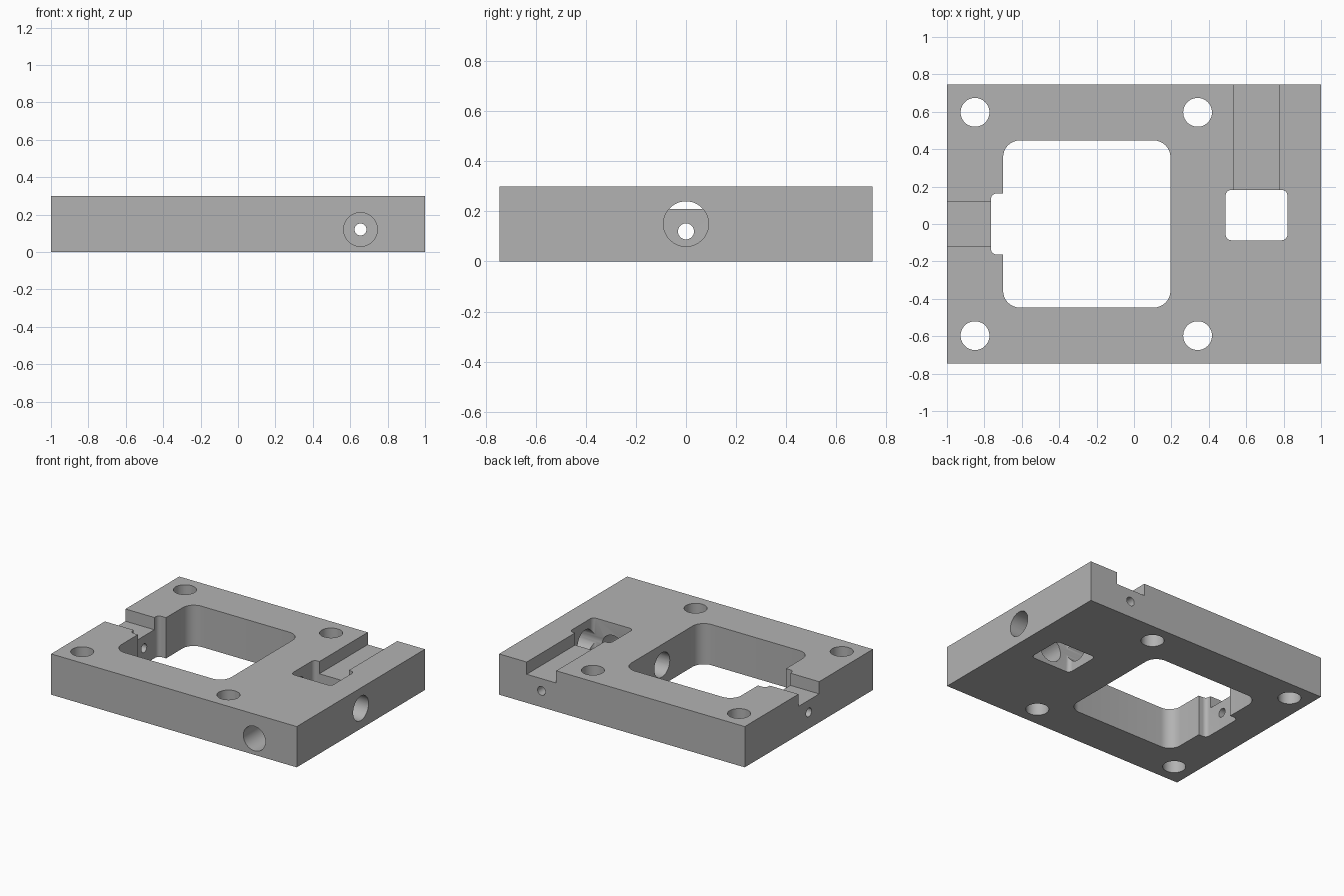
import bpy, bmesh, math
from mathutils import Matrix

if "Cube" in bpy.data.objects:
    bpy.data.objects.remove(bpy.data.objects["Cube"])

W, D, H = 2.0, 1.49, 0.30      # plate size
FLOOR = 0.21                   # floor height of the two open channels

grey = bpy.data.materials.new("plain grey")
grey.use_nodes = True
grey.diffuse_color = (0.45, 0.45, 0.45, 1)
grey.node_tree.nodes["Principled BSDF"].inputs["Base Color"].default_value = (0.45, 0.45, 0.45, 1)


def make_object(name, bm):
    bmesh.ops.recalc_face_normals(bm, faces=bm.faces)
    mesh = bpy.data.meshes.new(name)
    bm.to_mesh(mesh)
    bm.free()
    mesh.materials.append(grey)
    obj = bpy.data.objects.new(name, mesh)
    bpy.context.collection.objects.link(obj)
    return obj


def block(name, x0, x1, y0, y1, z0, z1, radius=0.0):
    """Box with optionally rounded vertical edges."""
    bm = bmesh.new()
    bmesh.ops.create_cube(bm, size=1)
    for v in bm.verts:
        v.co.x = x1 if v.co.x > 0 else x0
        v.co.y = y1 if v.co.y > 0 else y0
        v.co.z = z1 if v.co.z > 0 else z0
    if radius:
        upright = [e for e in bm.edges
                   if abs(e.verts[0].co.z - e.verts[1].co.z) > 0.01]
        bmesh.ops.bevel(bm, geom=upright, offset=radius, segments=8,
                        profile=0.5, affect='EDGES')
    return make_object(name, bm)


def drill(name, axis, radius, centre, length):
    """Round cutter along an axis, centred on a point."""
    turn = {'X': Matrix.Rotation(math.pi / 2, 4, 'Y'),
            'Y': Matrix.Rotation(math.pi / 2, 4, 'X'),
            'Z': Matrix.Identity(4)}[axis]
    bm = bmesh.new()
    bmesh.ops.create_cone(bm, cap_ends=True, segments=48, radius1=radius,
                          radius2=radius, depth=length,
                          matrix=Matrix.Translation(centre) @ turn)
    return make_object(name, bm)


plate = block("mounting_plate", -W / 2, W / 2, -D / 2, D / 2, 0, H)

# Windows through the plate, with a shallow notch beside the large one
cutters = [
    block("large_window", -0.70, 0.195, -0.447, 0.447, -0.1, 0.4, 0.09),
    block("window_notch", -0.765, -0.60, -0.163, 0.163, -0.1, 0.4, 0.03),
    block("small_window", 0.49, 0.82, -0.087, 0.182, -0.1, 0.4, 0.03),
    # Open channels from the windows to the outer edges
    block("side_channel", -1.1, -0.70, -0.12, 0.12, FLOOR, 0.4),
    block("back_channel", 0.535, 0.775, 0.10, 0.9, FLOOR, 0.4),
    # Wide bores, and the fine bores in line with them
    drill("side_bore", 'X', 0.09, (0.6, 0, 0.15), 1.0),
    drill("front_bore", 'Y', 0.09, (0.655, -0.42, 0.12), 0.84),
    drill("side_fine_bore", 'X', 0.032, (-0.85, 0, 0.12), 0.5),
    drill("back_fine_bore", 'Y', 0.032, (0.655, 0.47, 0.12), 0.75),
]
# Four bolt holes
for x in (-0.85, 0.34):
    for y in (-0.597, 0.597):
        cutters.append(drill("bolt_hole", 'Z', 0.077, (x, y, 0.15), 0.6))

bpy.context.view_layer.objects.active = plate
for cutter in cutters:
    cutter.hide_render = True
    mod = plate.modifiers.new(cutter.name, 'BOOLEAN')
    mod.operation = 'DIFFERENCE'
    mod.solver = 'EXACT'
    mod.object = cutter
    bpy.ops.object.modifier_apply(modifier=mod.name)
    bpy.data.objects.remove(cutter)

bpy.ops.object.select_all(action='DESELECT')
plate.select_set(True)
bpy.ops.object.shade_smooth_by_angle(angle=math.radians(30))
